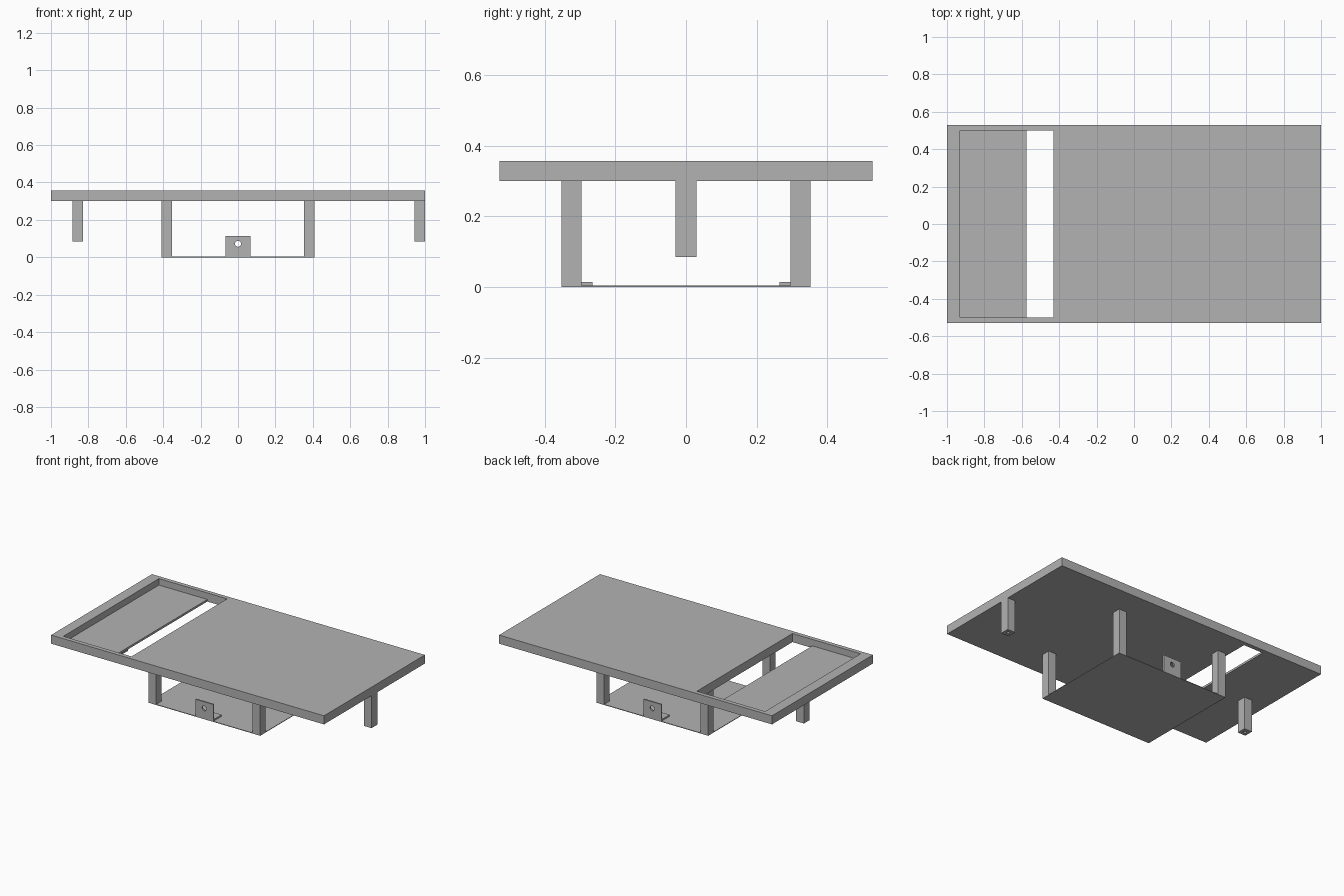
import bpy
import bmesh
import math
from mathutils import Matrix

if "Cube" in bpy.data.objects:
    bpy.data.objects.remove(bpy.data.objects["Cube"], do_unlink=True)

grey = bpy.data.materials.new("plain_grey")
grey.use_nodes = True
colour = (0.45, 0.45, 0.45, 1)
grey.diffuse_color = colour
grey.node_tree.nodes["Principled BSDF"].inputs["Base Color"].default_value = colour


def finish(name, bm):
    mesh = bpy.data.meshes.new(name)
    bm.to_mesh(mesh)
    bm.free()
    mesh.materials.append(grey)
    ob = bpy.data.objects.new(name, mesh)
    bpy.context.collection.objects.link(ob)
    return ob


def box(name, x, y, z):
    """Box from (min, max) ranges on each axis."""
    bm = bmesh.new()
    bmesh.ops.create_cube(bm, size=1)
    for v in bm.verts:
        v.co = [r[0] if c < 0 else r[1] for c, r in zip(v.co, (x, y, z))]
    return finish(name, bm)


def rod(name, radius, depth, location, turn=0):
    bm = bmesh.new()
    bmesh.ops.create_cone(bm, cap_ends=True, segments=24, radius1=radius,
                          radius2=radius, depth=depth,
                          matrix=Matrix.Translation(location) @ Matrix.Rotation(turn, 4, 'X'))
    return finish(name, bm)


def cut(target, cutter):
    mod = target.modifiers.new(cutter.name, 'BOOLEAN')
    mod.operation = 'DIFFERENCE'
    mod.solver = 'EXACT'
    mod.object = cutter
    cutter.hide_render = True
    cutter.hide_set(True)
    cutter.display_type = 'WIRE'


UNDER, TOP = 0.30, 0.357
HALF_X, HALF_Y = 0.41, 0.353
LEG = 0.057

# Table top with a sunken tray and an open slot beside it
table_top = box("table_top", (-1, 1), (-0.528, 0.528), (UNDER, TOP))
cut(table_top, box("tray_cutter", (-0.93, -0.43), (-0.5, 0.5), (UNDER + 0.014, 0.5)))
cut(table_top, box("slot_cutter", (-0.575, -0.43), (-0.5, 0.5), (0.2, 0.5)))

# Short end legs with a bored foot
for side, x0 in (("right", -0.885), ("left", 1 - LEG)):
    leg = box(side + "_end_leg", (x0, x0 + LEG), (-0.03, 0.03), (0.085, UNDER))
    cut(leg, rod(side + "_foot_bore", 0.009, 0.12, (x0 + LEG / 2, 0, 0.085)))

# Lower shelf
box("lower_shelf", (-HALF_X, HALF_X), (-HALF_Y, HALF_Y), (0, 0.004))

for end, sy in (("front", -1), ("back", 1)):
    # Shelf posts
    for side, sx in (("right", -1), ("left", 1)):
        box(f"{end}_{side}_post",
            sorted((sx * HALF_X, sx * (HALF_X - LEG))),
            sorted((sy * HALF_Y, sy * (HALF_Y - LEG))), (0.004, UNDER))
    # Angle bracket: drilled upright plate and inward foot
    upright = box(end + "_bracket_upright", (-0.066, 0.066),
                  sorted((sy * HALF_Y, sy * (HALF_Y - 0.01))), (0.004, 0.115))
    cut(upright, rod(end + "_bracket_hole", 0.016, 0.1,
                     (0, sy * HALF_Y, 0.072), math.pi / 2))
    box(end + "_bracket_foot", (-0.066, 0.066),
        sorted((sy * (HALF_Y - 0.01), sy * 0.265)), (0.004, 0.014))
